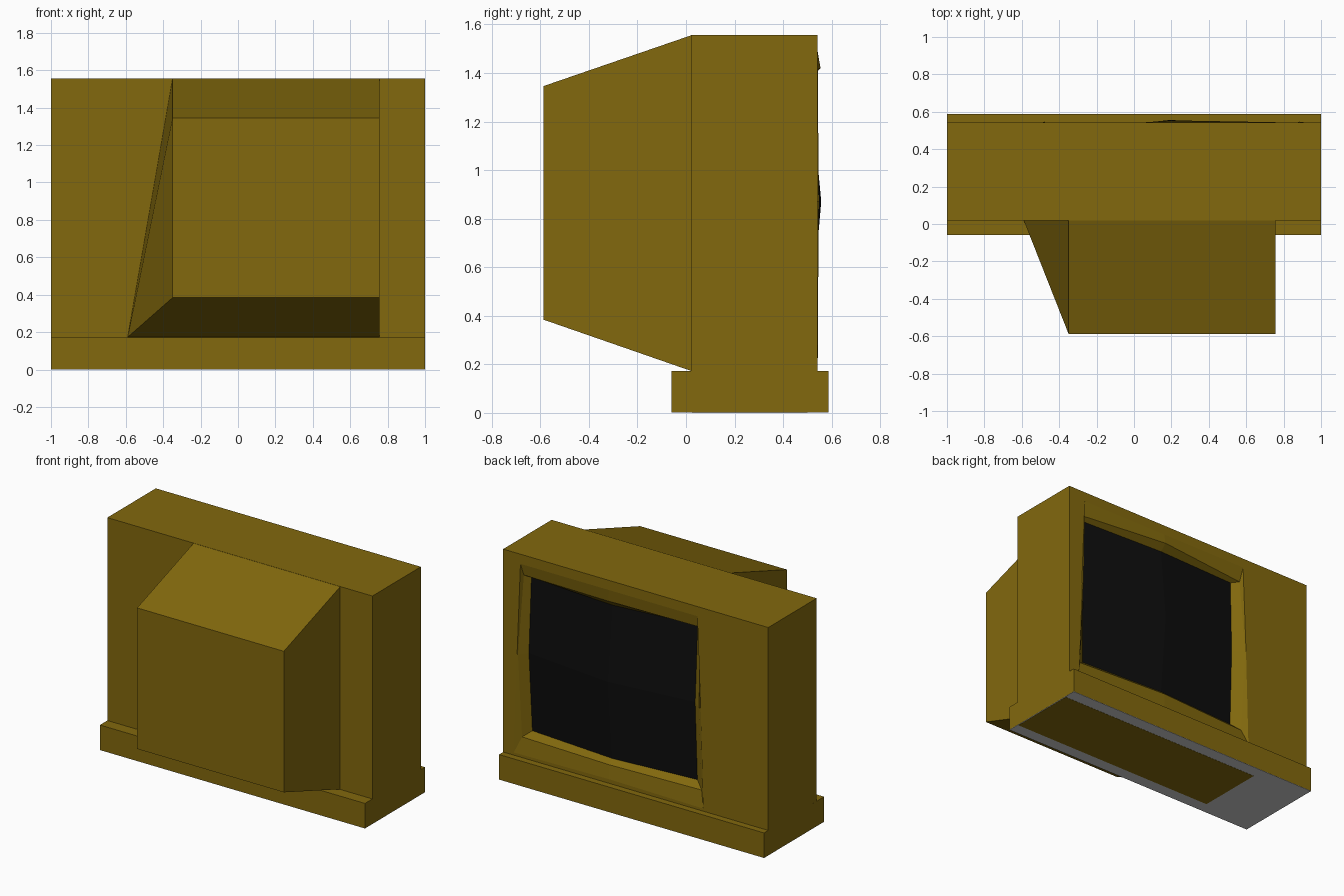
import bpy

if "Cube" in bpy.data.objects:
    bpy.data.objects.remove(bpy.data.objects["Cube"])


def material(name, rgb):
    m = bpy.data.materials.new(name)
    m.diffuse_color = (*rgb, 1)
    m.use_nodes = True
    m.node_tree.nodes["Principled BSDF"].inputs["Base Color"].default_value = m.diffuse_color
    return m


BROWN = material("brown_casing", (0.224, 0.14, 0.004))
BLACK = material("dark_glass", (0.004, 0.004, 0.004))
GREY = material("grey_underside", (0.58, 0.58, 0.58))


def make(name, verts, faces, mat=None):
    me = bpy.data.meshes.new(name)
    me.from_pydata(verts, [], faces)
    me.update()
    ob = bpy.data.objects.new(name, me)
    bpy.context.collection.objects.link(ob)
    if mat:
        me.materials.append(mat)
    return ob


def loft(name, loops, mat, split=None, cap_end=False):
    """Join equal loops one after another and cap the first; split = segment to triangulate."""
    n = len(loops[0])
    verts = [v for loop in loops for v in loop]
    faces = [tuple(range(n))]
    for k in range(len(loops) - 1):
        for i in range(n):
            j = (i + 1) % n
            a0, a1, b0, b1 = k * n + i, k * n + j, k * n + n + i, k * n + n + j
            if i == split:
                faces += [(a0, b0, b1), (a0, b1, a1)]
            else:
                faces.append((a0, b0, b1, a1))
    if cap_end:
        faces.append(tuple(reversed(range(len(verts) - n, len(verts)))))
    return make(name, verts, faces, mat)


def box(name, x0, x1, y0, y1, z0, z1, mat):
    loops = [[(x0, y, z0), (x1, y, z0), (x1, y, z1), (x0, y, z1)] for y in (y0, y1)]
    return loft(name, loops, mat, cap_end=True)


def rect8(x0, x1, z0, z1, xm, zm, y):
    """Rectangle with edge midpoints."""
    return [(x0, y, z0), (xm, y, z0), (x1, y, z0), (x1, y, zm),
            (x1, y, z1), (xm, y, z1), (x0, y, z1), (x0, y, zm)]


# Plinth with a grey underside and brown panel set in it
box("plinth", -1, 1, -0.06, 0.587, 0.003, 0.172, BROWN)
box("plinth_underside", -1, 1, -0.06, 0.587, 0.001, 0.003, GREY)
box("underside_panel", -0.59, 0.995, 0.025, 0.5, 0.0, 0.001, BROWN)

# Cabinet, screen opening, raised lip and recessed rim
opening = [(-0.51, 0.542, 0.19), (0.2, 0.542, 0.2), (0.92, 0.542, 0.19), (0.895, 0.542, 0.87),
           (0.87, 0.542, 1.49), (0.2, 0.542, 1.49), (-0.465, 0.542, 1.49), (-0.49, 0.542, 0.87)]
lip = [(-0.475, 0.51, 0.295), (0.2, 0.544, 0.3), (0.88, 0.51, 0.295), (0.885, 0.547, 0.87),
       (0.87, 0.505, 1.4), (0.2, 0.554, 1.42), (-0.466, 0.505, 1.4), (-0.48, 0.547, 0.87)]
rim = [(-0.415, 0.47, 0.335), (0.2, 0.51, 0.33), (0.83, 0.47, 0.335), (0.842, 0.49, 0.87),
       (0.837, 0.47, 1.385), (0.2, 0.51, 1.376), (-0.418, 0.47, 1.39), (-0.412, 0.49, 0.87)]
loft("cabinet", [rect8(-1, 1, 0.172, 1.556, 0.2, 0.87, 0.02),
                 rect8(-1, 1, 0.172, 1.556, 0.2, 0.87, 0.542),
                 opening, lip, rim], BROWN)

# Bulging glass
make("screen", rim + [(0.2, 0.557, 0.87)],
     [(8, (c + 1) % 8, c, (c - 1) % 8) for c in (0, 2, 4, 6)], BLACK)

# Tapered tube housing behind the cabinet
rear = [(-0.35, -0.587, 0.384), (0.757, -0.587, 0.384),
        (0.757, -0.587, 1.346), (-0.35, -0.587, 1.346)]
root = [(-0.59, 0.021, 0.173), (0.757, 0.021, 0.173),
        (0.757, 0.021, 1.555), (-0.35, 0.021, 1.555)]
loft("tube_housing", [rear, root], BROWN, split=3)
